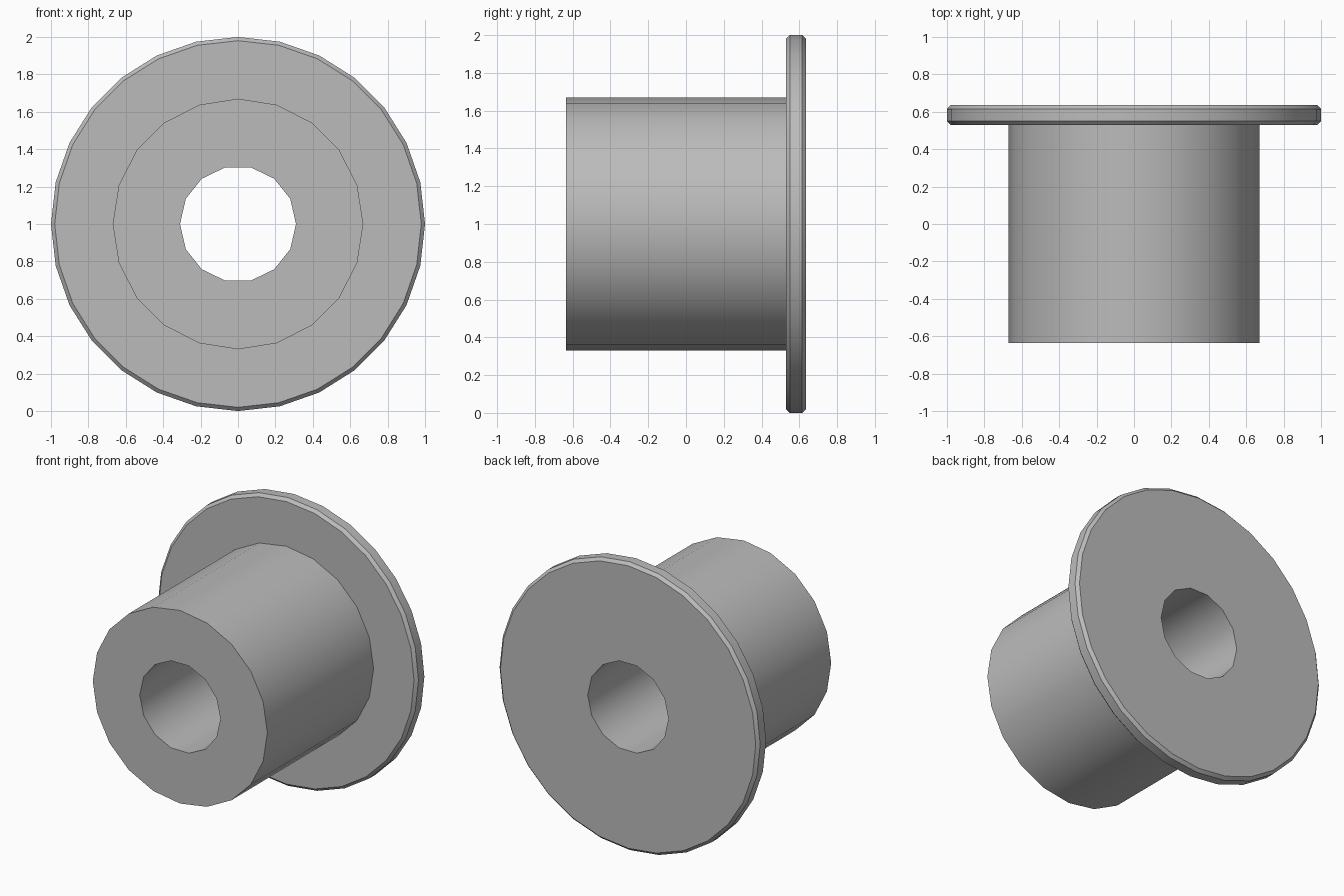
import bpy, bmesh, math

cube = bpy.data.objects.get("Cube")
if cube:
    bpy.data.objects.remove(cube)

# Plain grey material
grey = bpy.data.materials.new("plain grey")
grey.use_nodes = True
colour = (0.5, 0.5, 0.5, 1)
grey.diffuse_color = colour
grey.node_tree.nodes["Principled BSDF"].inputs["Base Color"].default_value = colour

FRONT, SHOULDER, BACK, CHAMFER = -0.635, 0.53, 0.635, 0.02
bm = bmesh.new()


def ring(radius, y, sides):
    """Closed loop of edges around the bore axis."""
    verts = []
    for i in range(sides):
        a = math.tau * i / sides
        verts.append(bm.verts.new((radius * math.cos(a), y, 1 + radius * math.sin(a))))
    return [bm.edges.new((v, verts[(i + 1) % sides])) for i, v in enumerate(verts)]


def wall(*rings):
    for a, b in zip(rings, rings[1:]):
        bmesh.ops.bridge_loops(bm, edges=a + b)


def cap(outer, inner):
    bmesh.ops.triangle_fill(bm, edges=outer + inner, use_beauty=True)


# Sleeve
sleeve_front = ring(0.67, FRONT, 20)
sleeve_back = ring(0.67, SHOULDER, 20)
wall(sleeve_front, sleeve_back)

# Flange with chamfered rim
rim = [ring(r, y, 28) for r, y in (
    (1 - CHAMFER, SHOULDER), (1, SHOULDER + CHAMFER),
    (1, BACK - CHAMFER), (1 - CHAMFER, BACK))]
wall(*rim)

# Through bore
bore_front = ring(0.31, FRONT, 14)
bore_back = ring(0.31, BACK, 14)
wall(bore_front, bore_back)

# Flat annular faces
cap(sleeve_front, bore_front)
cap(rim[0], sleeve_back)
cap(rim[-1], bore_back)
bmesh.ops.recalc_face_normals(bm, faces=bm.faces[:])

mesh = bpy.data.meshes.new("flanged_bushing")
bm.to_mesh(mesh)
bm.free()
mesh.materials.append(grey)
bushing = bpy.data.objects.new("flanged_bushing", mesh)
bpy.context.collection.objects.link(bushing)

bpy.ops.object.select_all(action="DESELECT")
bushing.select_set(True)
bpy.context.view_layer.objects.active = bushing
bpy.ops.object.shade_smooth_by_angle(angle=math.radians(30))
